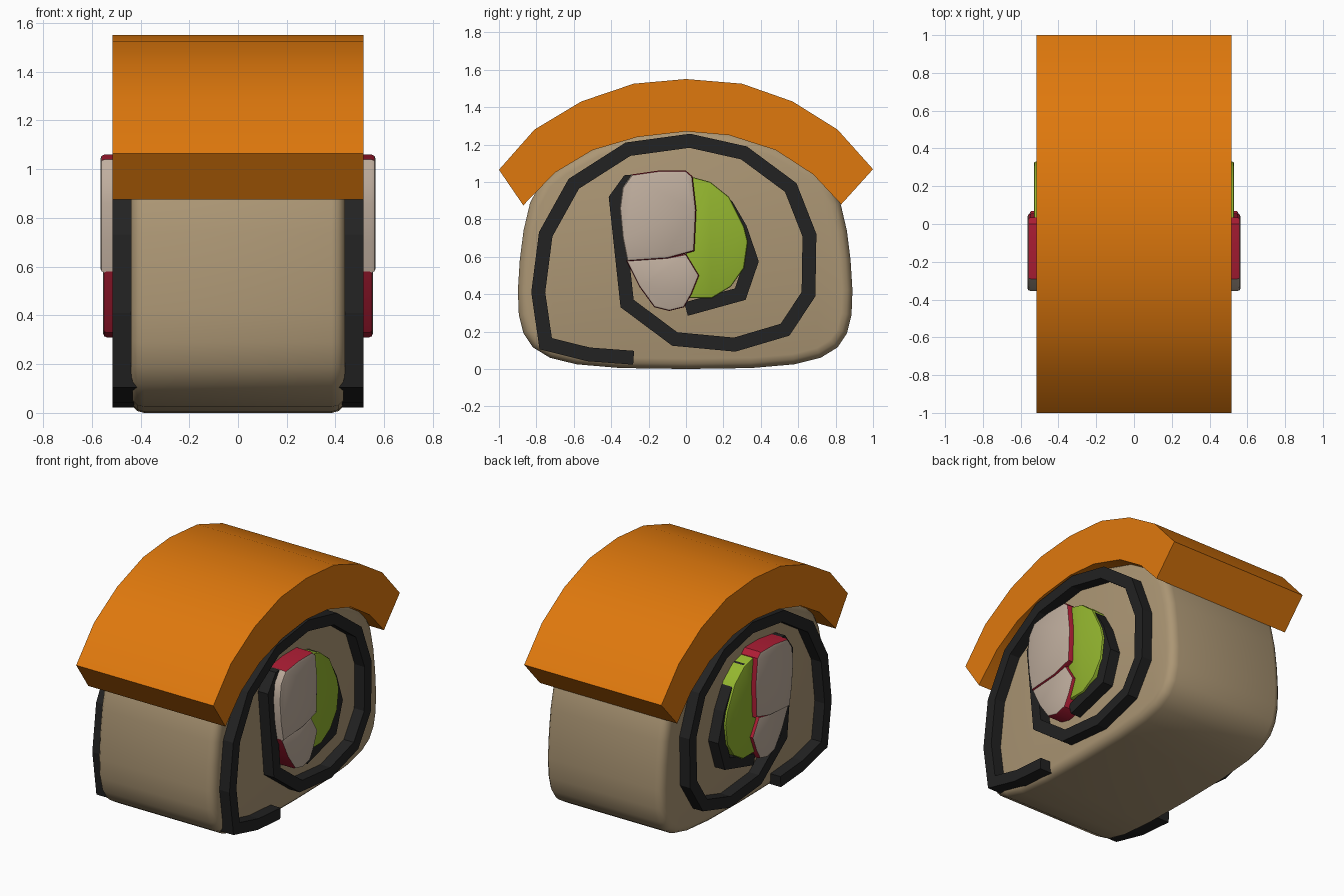
import bpy, bmesh
from mathutils import Vector

if "Cube" in bpy.data.objects:
    bpy.data.objects.remove(bpy.data.objects["Cube"])


def material(name, rgb):
    m = bpy.data.materials.new(name)
    m.diffuse_color = (*rgb, 1)
    m.use_nodes = True
    m.node_tree.nodes["Principled BSDF"].inputs["Base Color"].default_value = m.diffuse_color
    return m


ORANGE = material("fish orange", (0.74, 0.19, 0.004))
RICE = material("rice beige", (0.41, 0.305, 0.175))
NORI = material("seaweed black", (0.016, 0.016, 0.016))
GREEN = material("cucumber green", (0.29, 0.46, 0.028))
RED = material("crab red", (0.41, 0.012, 0.034))
WHITE = material("crab white", (0.52, 0.42, 0.34))


def finish(name, bm, mats, rule=None, angle=35):
    bmesh.ops.recalc_face_normals(bm, faces=bm.faces)
    bm.normal_update()
    if rule:
        for f in bm.faces:
            f.material_index = rule(f.normal)
    me = bpy.data.meshes.new(name)
    bm.to_mesh(me)
    bm.free()
    for m in mats:
        me.materials.append(m)
    ob = bpy.data.objects.new(name, me)
    bpy.context.collection.objects.link(ob)
    if angle:
        bpy.ops.object.select_all(action='DESELECT')
        ob.select_set(True)
        bpy.context.view_layer.objects.active = ob
        bpy.ops.object.shade_smooth_by_angle(angle=angle * 3.14159 / 180)
    return ob


def prism(name, pts, hx, mats, bevel=0.0, segs=2, rule=None, angle=35):
    """Extrude a y-z outline along x and round the end rims."""
    bm = bmesh.new()
    f = bm.faces.new([bm.verts.new((-hx, y, z)) for y, z in pts])
    r = bmesh.ops.extrude_face_region(bm, geom=[f])
    vs = [v for v in r["geom"] if isinstance(v, bmesh.types.BMVert)]
    bmesh.ops.translate(bm, verts=vs, vec=(2 * hx, 0, 0))
    if bevel:
        rim = [e for e in bm.edges if abs(e.verts[0].co.x - e.verts[1].co.x) < 1e-5]
        bmesh.ops.bevel(bm, geom=rim, offset=bevel, segments=segs, profile=0.5, affect='EDGES')
    return finish(name, bm, mats, rule, angle)


def band(name, rail_a, rail_b, hx, mats, angle):
    """Solid strip between two y-z rails, extruded along x."""
    bm = bmesh.new()
    rings = [[bm.verts.new((x, *p)) for x, p in ((-hx, a), (hx, a), (hx, b), (-hx, b))]
             for a, b in zip(rail_a, rail_b)]
    for r, s in zip(rings, rings[1:]):
        for i in range(4):
            j = (i + 1) % 4
            bm.faces.new((r[i], r[j], s[j], s[i]))
    bm.faces.new(rings[0])
    bm.faces.new(rings[-1])
    return finish(name, bm, mats, None, angle)


def offset_path(path, d):
    """Mitred parallel of an open path."""
    p = [Vector(q) for q in path]
    out = []
    for i, q in enumerate(p):
        t0 = (q - p[i - 1]).normalized() if i else (p[1] - q).normalized()
        t1 = (p[i + 1] - q).normalized() if i < len(p) - 1 else t0
        n0, n1 = Vector((-t0.y, t0.x)), Vector((-t1.y, t1.x))
        m = (n0 + n1).normalized()
        out.append(q + m * d / max(0.5, m.dot(n0)))
    return out


# Rice body
half = [(0.35, 0.005), (0.58, 0.025), (0.72, 0.06), (0.81, 0.115), (0.86, 0.19), (0.885, 0.29),
        (0.89, 0.42), (0.88, 0.58), (0.86, 0.74), (0.825, 0.89), (0.76, 1.01),
        (0.66, 1.09), (0.48, 1.19), (0.25, 1.26)]
outline = [(0, 0)] + half + [(0, 1.285)] + [(-y * 1.01, z) for y, z in reversed(half)]
prism("rice_body", outline, 0.44, [RICE], bevel=0.055, segs=3, angle=50)

# Fish slice on top
outer = [(-1, 1.065), (-0.81, 1.28), (-0.56, 1.43), (-0.28, 1.525), (0, 1.55),
         (0.3, 1.525), (0.57, 1.43), (0.81, 1.28), (1, 1.068)]
inner = [(-0.87, 0.875), (-0.70, 1.05), (-0.5, 1.17), (-0.26, 1.24), (0, 1.27),
         (0.23, 1.25), (0.48, 1.17), (0.68, 1.04), (0.83, 0.88)]
band("fish_slice", outer, inner, 0.515, [ORANGE], 30)

# Seaweed spiral, running right through the roll
spiral = [(-0.28, 0.06), (-0.52, 0.078), (-0.75, 0.135), (-0.79, 0.41), (-0.75, 0.72),
          (-0.6, 0.99), (-0.31, 1.175), (0.02, 1.22), (0.31, 1.155), (0.56, 0.97),
          (0.66, 0.715), (0.655, 0.4), (0.53, 0.21), (0.26, 0.13), (-0.06, 0.16),
          (-0.315, 0.35), (-0.375, 0.91), (-0.31, 1.0), (-0.1, 1.02), (0.1, 0.97),
          (0.22, 0.87), (0.29, 0.75), (0.35, 0.575), (0.29, 0.4), (0.0, 0.32)]
band("seaweed_spiral", offset_path(spiral, 0.037), offset_path(spiral, -0.037), 0.515, [NORI], 0)

# Cucumber filling
prism("cucumber", [(0.02, 1.03), (0.13, 1.0), (0.23, 0.92), (0.31, 0.76), (0.33, 0.68),
                   (0.31, 0.54), (0.24, 0.44), (0.14, 0.38), (0.0, 0.38), (0, 0.6)],
      0.53, [GREEN], bevel=0.01)

# Crab sticks: white cut ends, red skin
prism("upper_crab_stick", [(-0.355, 0.86), (-0.34, 0.97), (-0.29, 1.04), (-0.15, 1.06), (0.0, 1.06),
                           (0.035, 1.03), (0.055, 0.85), (0.045, 0.63), (-0.1, 0.59),
                           (-0.315, 0.575), (-0.34, 0.7)],
      0.565, [RED, WHITE], bevel=0.018,
      rule=lambda n: int(abs(n.x) > 0.8 or n.y < -0.6))
prism("lower_crab_stick", [(-0.32, 0.58), (-0.1, 0.595), (0.0, 0.615), (0.07, 0.5), (0.03, 0.4),
                           (-0.01, 0.33), (-0.09, 0.31), (-0.17, 0.33), (-0.25, 0.44)],
      0.553, [RED, WHITE], bevel=0.014,
      rule=lambda n: int(abs(n.x) > 0.8))
